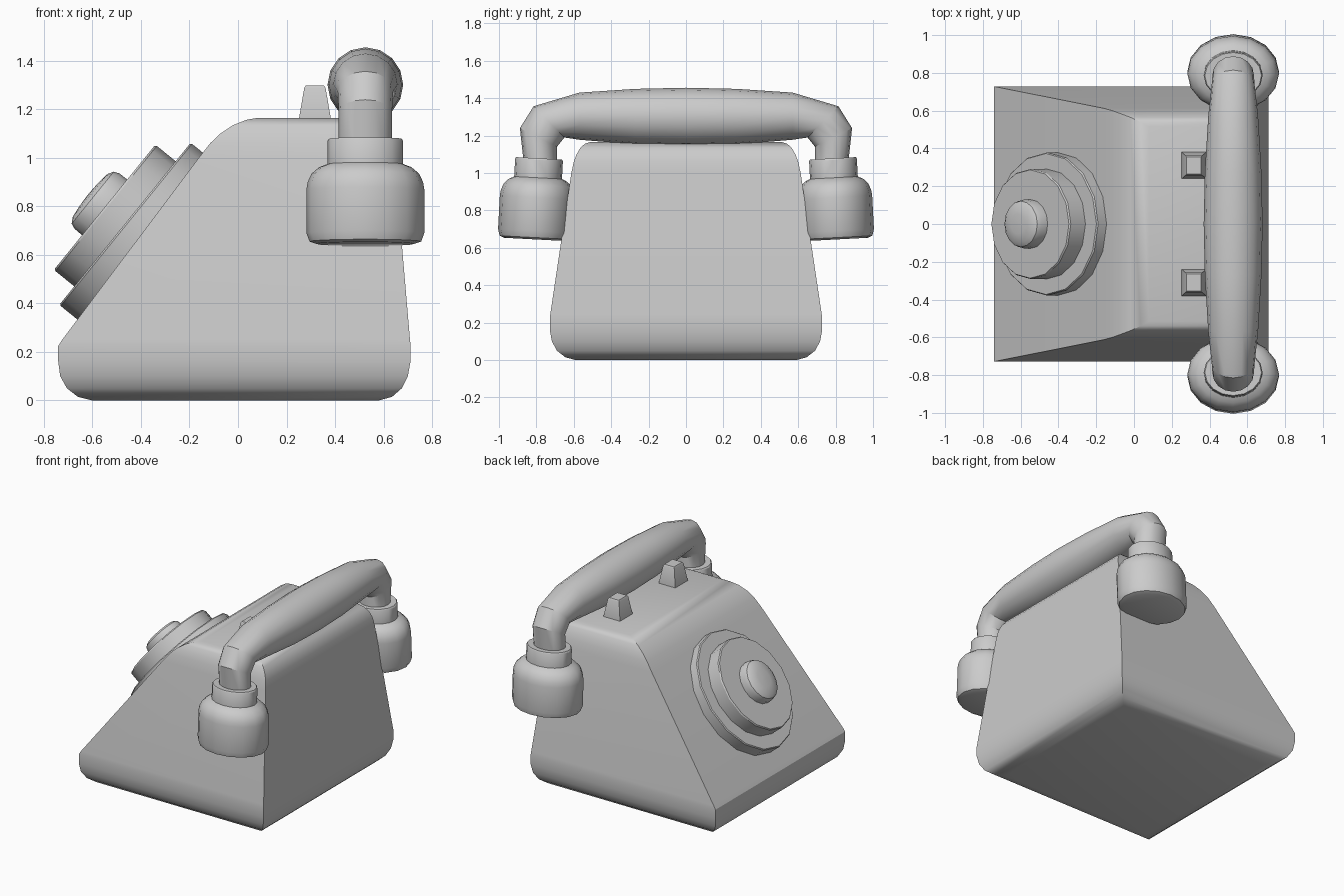
import bpy, bmesh
from math import sin, cos, pi, radians
from mathutils import Matrix, Vector

if "Cube" in bpy.data.objects:
    bpy.data.objects.remove(bpy.data.objects["Cube"])


def loft(name, rings, mirror=False):
    """Skin a stack of equal-length point rings and cap both ends."""
    bm = bmesh.new()
    rows = [[bm.verts.new(p) for p in ring] for ring in rings]
    n = len(rows[0])
    for a, b in zip(rows, rows[1:]):
        for i in range(n):
            j = (i + 1) % n
            bm.faces.new((a[i], a[j], b[j], b[i]))
    bm.faces.new(rows[0][::-1])
    bm.faces.new(rows[-1])
    bmesh.ops.recalc_face_normals(bm, faces=bm.faces)
    mesh = bpy.data.meshes.new(name)
    bm.to_mesh(mesh)
    bm.free()
    ob = bpy.data.objects.new(name, mesh)
    bpy.context.collection.objects.link(ob)
    bpy.ops.object.select_all(action='DESELECT')
    ob.select_set(True)
    bpy.context.view_layer.objects.active = ob
    bpy.ops.object.shade_smooth_by_angle(angle=radians(32))
    if mirror:
        m = ob.modifiers.new("Mirror", 'MIRROR')
        m.use_axis = (False, True, False)
        m.use_mirror_merge = False
    return ob


def rect(z, x0, x1, y0, y1):
    return [(x0, y0, z), (x1, y0, z), (x1, y1, z), (x0, y1, z)]


def lathe(name, profile, matrix, squash, seg=16, mirror=False):
    """Elliptical turning: profile of (radius, height), y squashed."""
    rings = [[matrix @ Vector((r * cos(2 * pi * i / seg), squash * r * sin(2 * pi * i / seg), h))
              for i in range(seg)] for r, h in profile]
    return loft(name, rings, mirror)


# Body: stacked rectangles (z, front x, back x, half width)
body = [(0, -.60, .58, .59), (.015, -.66, .635, .645), (.05, -.705, .675, .69),
        (.10, -.733, .70, .717), (.16, -.741, .711, .728), (.225, -.741, .712, .728),
        (.25, -.725, .709, .725), (1.00, -.162, .645, .613), (1.06, -.115, .637, .60),
        (1.10, -.073, .622, .585), (1.135, -.02, .595, .565), (1.157, .035, .56, .54),
        (1.165, .08, .52, .515)]
loft("body", [rect(z, a, b, -w, w) for z, a, b, w in body])

# Dial: two plates and a knob, square to the sloping front
u = Vector((.63, 0, .777)).normalized()
n = Vector((-u.z, 0, u.x))
dial = Matrix((u, (0, 1, 0), n)).transposed().to_4x4()
dial.translation = (-.41, 0, .683)
lathe("dial_base", [(.43, -.06), (.43, .065), (.424, .072)], dial, .88)
lathe("dial_plate", [(.332, .05), (.332, .172), (.326, .18)], dial, .88)
lathe("dial_knob", [(.148, .16), (.147, .22), (.138, .243), (.115, .257), (.06, .264), (.01, .266)],
      dial, .88)

# Cradle prongs
prong = [(1.15, .067, .07), (1.172, .064, .07), (1.288, .044, .052), (1.298, .038, .046)]
loft("cradle_prong", [rect(z, .317 - a, .317 + a, .31 - b, .31 + b) for z, a, b in prong], True)

# Ear and mouth cups with collars, leaning slightly inward
cup = [(.20, .645), (.23, .655), (.243, .69), (.243, .87), (.238, .90), (.222, .935),
       (.19, .962), (.156, .975), (.156, 1.07), (.15, 1.079), (.118, 1.079)]
pivot = Matrix.Translation((.525, .80, .80)) @ Matrix.Rotation(radians(3), 4, 'X')
lathe("handset_cup", [(r, z - .80) for r, z in cup], pivot, .82, 16, True)

# Handle: elliptical sections (inner y, z, outer y, z, half x)
half = [(.69, 1.03, .865, 1.03, .11), (.69, 1.14, .888, 1.24, .11), (.65, 1.19, .815, 1.357, .114),
        (.57, 1.178, .57, 1.43, .132), (.27, 1.153, .27, 1.45, .15)]
sections = half + [(0, 1.147, 0, 1.456, .156)]
sections += [(-a, b, -c, d, w) for a, b, c, d, w in half[::-1]]
rings = []
for y0, z0, y1, z1, w in sections:
    mid = Vector((.525, (y0 + y1) / 2, (z0 + z1) / 2))
    up = Vector((0, (y1 - y0) / 2, (z1 - z0) / 2))
    rings.append([mid + up * cos(2 * pi * i / 16) + Vector((w * sin(2 * pi * i / 16), 0, 0))
                  for i in range(16)])
loft("handset_handle", rings)
